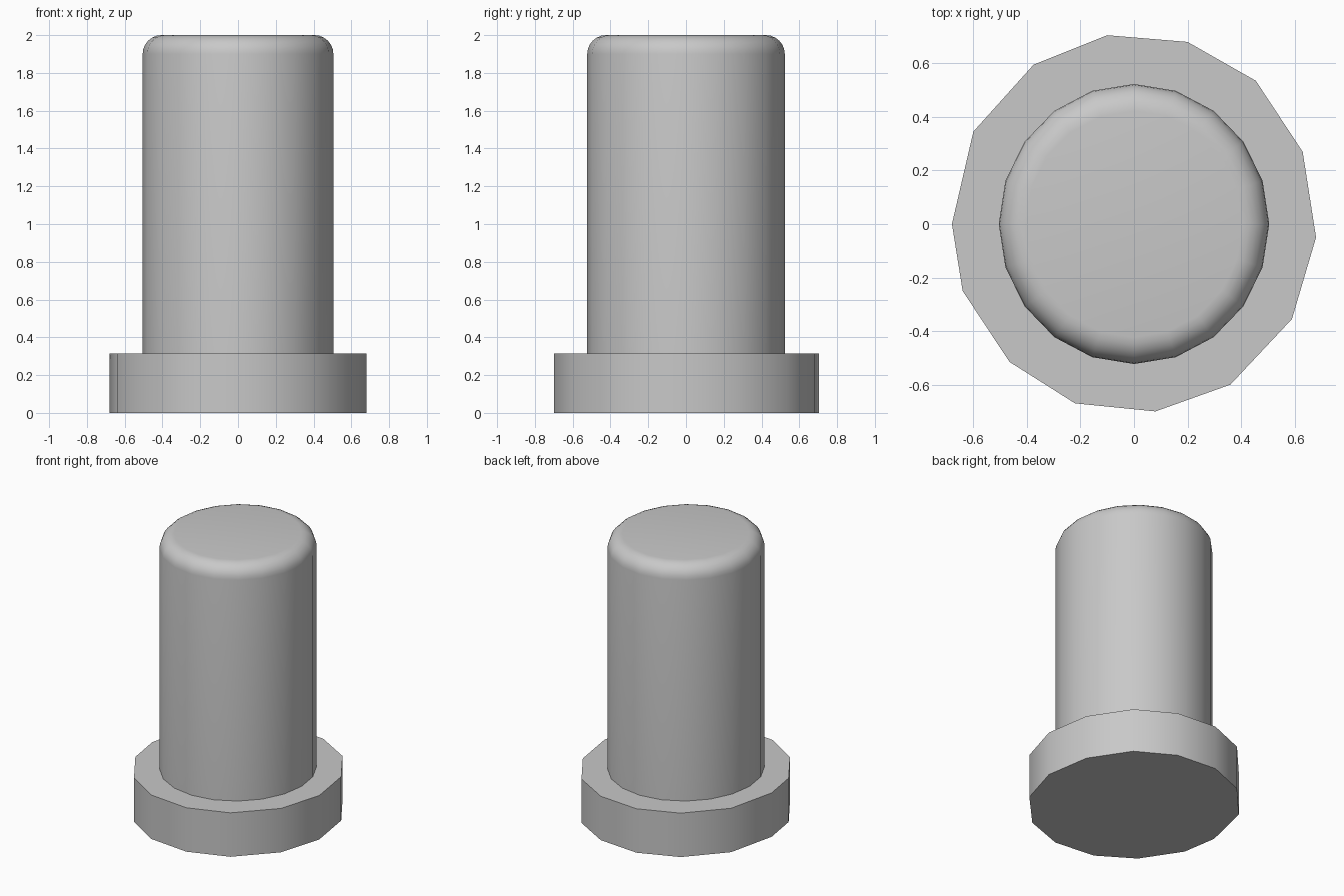
import bpy, bmesh, math

if "Cube" in bpy.data.objects:
    bpy.data.objects.remove(bpy.data.objects["Cube"])

grey = bpy.data.materials.new("light_grey")
grey.diffuse_color = (0.58, 0.58, 0.58, 1)
grey.use_nodes = True
grey.node_tree.nodes["Principled BSDF"].inputs["Base Color"].default_value = grey.diffuse_color


def loft(name, rings, closed=False):
    """Skin a stack of equal-length rings; cap the ends or join last to first."""
    bm = bmesh.new()
    loops = [[bm.verts.new(p) for p in ring] for ring in rings]
    n = len(loops[0])
    pairs = list(zip(loops, loops[1:]))
    if closed:
        pairs.append((loops[-1], loops[0]))
    else:
        bm.faces.new(loops[0])
        bm.faces.new(loops[-1])
    for a, b in pairs:
        for i in range(n):
            j = (i + 1) % n
            bm.faces.new((a[i], a[j], b[j], b[i]))
    bmesh.ops.recalc_face_normals(bm, faces=bm.faces)
    mesh = bpy.data.meshes.new(name)
    bm.to_mesh(mesh)
    bm.free()
    mesh.materials.append(grey)
    ob = bpy.data.objects.new(name, mesh)
    bpy.context.collection.objects.link(ob)
    bpy.ops.object.select_all(action='DESELECT')
    ob.select_set(True)
    bpy.context.view_layer.objects.active = ob
    bpy.ops.object.shade_smooth_by_angle(angle=math.radians(35))
    return ob


# Pin: slightly oval shaft with a rounded top edge
RX, RY, FILLET, SIDES, STEPS = 0.505, 0.523, 0.1, 20, 6


def oval(inset, z):
    return [((RX - inset) * math.cos(2 * math.pi * i / SIDES),
             (RY - inset) * math.sin(2 * math.pi * i / SIDES), z)
            for i in range(SIDES)]


pin_rings = [oval(0, 0)]
for s in range(STEPS + 1):
    t = math.pi / 2 * s / STEPS
    pin_rings.append(oval(FILLET * (1 - math.cos(t)), 2 - FILLET + FILLET * math.sin(t)))
loft("pin", pin_rings)

# Flange: irregular fourteen-sided collar around the foot of the pin
outline = [(-0.10, 0.705), (0.20, 0.68), (0.455, 0.535), (0.63, 0.27), (0.68, -0.05),
           (0.59, -0.355), (0.36, -0.60), (0.08, -0.70), (-0.22, -0.67), (-0.465, -0.515),
           (-0.64, -0.25), (-0.68, 0.0), (-0.60, 0.345), (-0.375, 0.595)]
HEIGHT, BORE = 0.315, 0.70


def collar(scale, z):
    return [(x * scale, y * scale, z) for x, y in outline]


loft("flange", [collar(1, 0), collar(1, HEIGHT), collar(BORE, HEIGHT), collar(BORE, 0)], closed=True)
